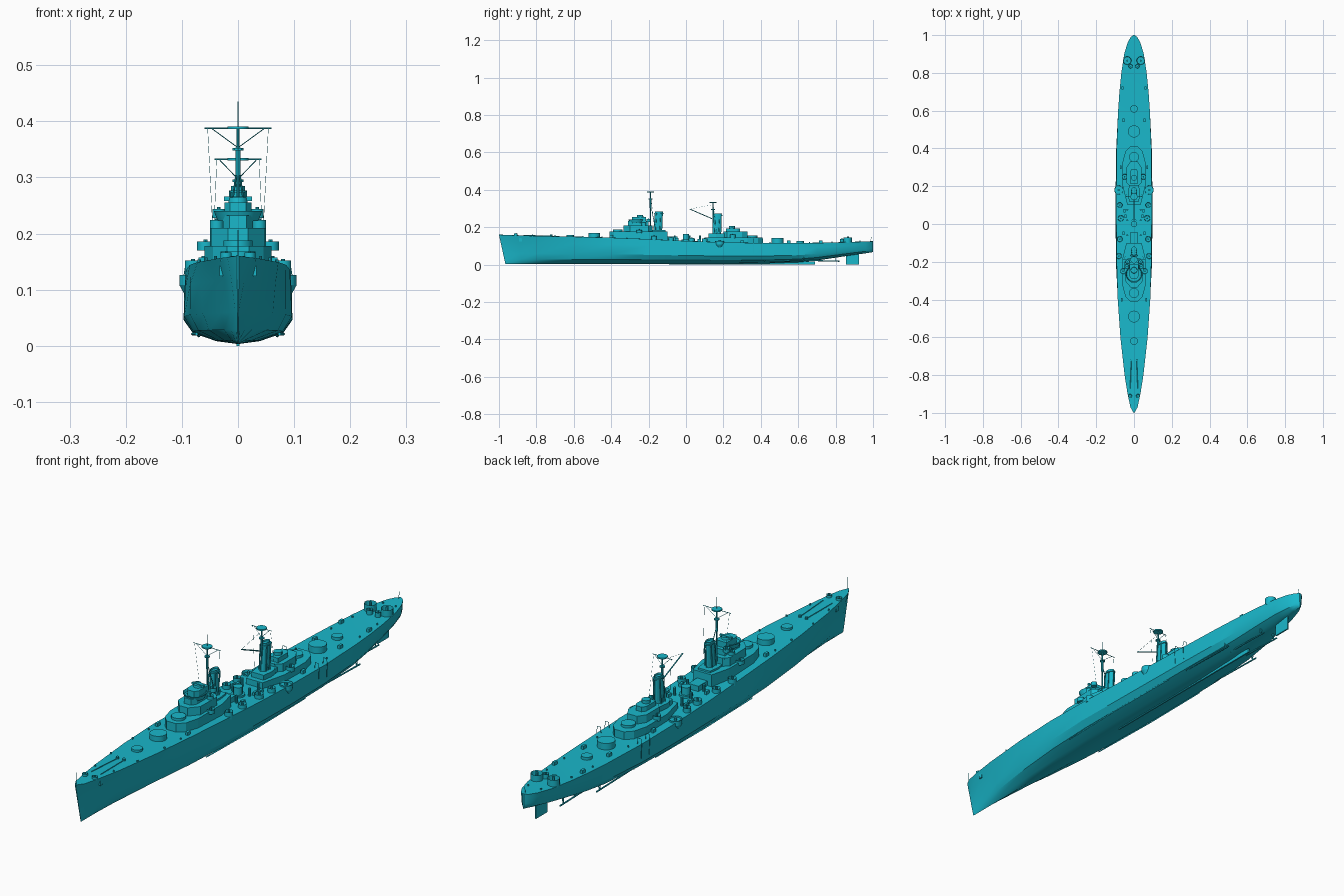
import bpy, bmesh, math
from mathutils import Vector, Matrix

if "Cube" in bpy.data.objects:
    bpy.data.objects.remove(bpy.data.objects["Cube"])

mat = bpy.data.materials.new("teal_paint")
mat.diffuse_color = (0.01, 0.48, 0.6, 1)
mat.use_nodes = True
mat.node_tree.nodes["Principled BSDF"].inputs["Base Color"].default_value = mat.diffuse_color


def finish(bm, name, smooth=False):
    bmesh.ops.recalc_face_normals(bm, faces=bm.faces)
    me = bpy.data.meshes.new(name)
    bm.to_mesh(me)
    bm.free()
    ob = bpy.data.objects.new(name, me)
    bpy.context.collection.objects.link(ob)
    me.materials.append(mat)
    if smooth:
        bpy.ops.object.select_all(action='DESELECT')
        ob.select_set(True)
        bpy.context.view_layer.objects.active = ob
        bpy.ops.object.shade_smooth_by_angle(angle=math.radians(30))
    return ob


def drum(name, x, y, z0, z1, r, r2=None, seg=20, sy=1, rake=0, rim=0):
    """Upright cylinder; sy stretches it along y, rim hollows the top."""
    bm = bmesh.new()
    bmesh.ops.create_cone(bm, cap_ends=True, segments=seg, radius1=r,
                          radius2=r if r2 is None else r2, depth=z1 - z0)
    for v in bm.verts:
        v.co = Vector((x + v.co.x, y + v.co.y * sy + (rake if v.co.z > 0 else 0),
                       v.co.z + (z0 + z1) / 2))
    if rim:
        top = max(bm.faces, key=lambda f: f.calc_center_median().z)
        bmesh.ops.inset_individual(bm, faces=[top], thickness=rim)
        bmesh.ops.translate(bm, verts=top.verts, vec=(0, 0, -(z1 - z0) * 0.6))
    return finish(bm, name, True)


def house(name, half, z0, z1):
    """Symmetric prism from a half outline of (x, y) running front to back."""
    pts = half + [(-x, y) for x, y in reversed(half)]
    bm = bmesh.new()
    lo = [bm.verts.new((x, y, z0)) for x, y in pts]
    hi = [bm.verts.new((x, y, z1)) for x, y in pts]
    bm.faces.new(lo)
    bm.faces.new(hi)
    for i in range(len(pts)):
        j = (i + 1) % len(pts)
        bm.faces.new((lo[i], lo[j], hi[j], hi[i]))
    return finish(bm, name)


def box(name, x, y, z, sx, sy, sz):
    bm = bmesh.new()
    bmesh.ops.create_cube(bm, size=1, matrix=Matrix.Translation((x, y, z)) @ Matrix.Diagonal((sx, sy, sz, 1)))
    return finish(bm, name)


def rod(name, pts, r=0.0012, seg=6):
    bm = bmesh.new()
    for a, b in zip(pts, pts[1:]):
        a, b = Vector(a), Vector(b)
        m = Matrix.Translation((a + b) / 2) @ (b - a).to_track_quat('Z', 'Y').to_matrix().to_4x4()
        bmesh.ops.create_cone(bm, cap_ends=True, segments=seg, radius1=r, radius2=r,
                              depth=(b - a).length, matrix=m)
    return finish(bm, name)


# Hull: y, deck half width, chine half width, keel z, deck z
stations = [(-1, .002, .001, .003, .16), (-.97, .019, .005, .003, .158), (-.9, .034, .015, .003, .156),
            (-.8, .050, .030, .003, .153), (-.6, .072, .062, .003, .149), (-.4, .086, .085, .003, .144),
            (-.2, .092, .096, .003, .136), (0, .094, .097, .003, .126), (.2, .094, .097, .003, .119),
            (.4, .092, .094, .005, .115), (.6, .084, .084, .012, .115), (.7, .077, .074, .022, .116),
            (.8, .067, .062, .037, .118), (.9, .052, .047, .052, .121), (.96, .034, .03, .06, .123),
            (.99, .017, .014, .065, .124), (1, .004, .003, .067, .125)]
bm = bmesh.new()
rings = []
for y, wd, wc, zk, zd in stations:
    h = zd - zk
    half = [(wc * .4, zk + .045 * h), (wc * .83, zk + .17 * h), (wc, zk + .37 * h),
            (wd + (wc - wd) * .5, zk + .75 * h), (wd, zd)]
    sec = [(0, zk)] + half + [(0, zd + .001)] + [(-x, z) for x, z in reversed(half)]
    fore = max(0, (-y - .7) / .3)
    rings.append([bm.verts.new((x, y + .035 * fore * (1 - z / .16), z)) for x, z in sec])
for a, b in zip(rings, rings[1:]):
    for i in range(12):
        j = (i + 1) % 12
        bm.faces.new((a[i], a[j], b[j], b[i]))
bm.faces.new(rings[0])
bm.faces.new(rings[-1])
finish(bm, "hull", True)


def deck(y):
    for a, b in zip(stations, stations[1:]):
        if a[0] <= y <= b[0]:
            return a[4] + (b[4] - a[4]) * (y - a[0]) / (b[0] - a[0])


# Underwater gear: skeg, rudder, shafts, bilge keels
box("keel_skeg", 0, .3, .008, .006, .78, .016)
box("rudder", 0, .89, .031, .006, .07, .062)
for s in (-1, 1):
    for x, y0, y1, struts in ((.07, .3, .65, (.42, .63)), (.032, .5, .82, (.62, .8))):
        rod("propeller_shaft", [(s * x, y0, .026), (s * x, y1, .018)], .003, 8)
        for y in struts:
            rod("shaft_strut", [(s * x, y, .018), (s * x * .75, y, .06)], .002)
            rod("shaft_strut", [(s * x, y, .018), (s * x * 1.02, y, .055)], .002)
    rod("bilge_keel", [(s * .074, -.3, .021), (s * .081, 0, .021), (s * .078, .3, .021)], .003, 4)

# Empty gun rings along the centreline
for y, r, h in ((-.49, .031, .022), (-.62, .02, .01), (.49, .032, .026), (.61, .02, .012)):
    drum("gun_ring", 0, y, deck(y) - .01, deck(y) + h, r, seg=28)

# Forward superstructure
house("fore_deckhouse", [(.02, -.41), (.045, -.385), (.06, -.33), (.06, -.18), (.04, -.1)], .125, .178)
drum("raised_gun_ring", 0, -.365, .17, .188, .026, seg=24)
house("bridge_base", [(.018, -.335), (.048, -.3), (.05, -.2), (.03, -.18)], .175, .21)
house("bridge_tower", [(.015, -.31), (.027, -.29), (.027, -.2)], .205, .232)
drum("bridge_tub", 0, -.265, .222, .24, .036, .043, 16, rim=.004)
house("bridge_house", [(.014, -.29), (.024, -.275), (.024, -.215)], .225, .255)
drum("fire_director", 0, -.245, .25, .264, .018, .016, 12)
box("rangefinder", 0, -.245, .262, .05, .008, .008)

# Aft superstructure
house("aft_deckhouse", [(.02, .41), (.045, .385), (.06, .33), (.06, .2), (.035, .1)][::-1], .1, .146)
drum("aft_raised_gun_ring", 0, .355, .14, .156, .026, seg=24)
house("aft_house", [(.02, .2), (.04, .22), (.04, .3), (.02, .33)], .14, .176)
house("aft_control_tower", [(.022, .215), (.022, .275), (.012, .29)], .17, .194)
drum("aft_director", 0, .245, .19, .206, .016, seg=12)

# Funnels with caps and side pipes
for y, z0, z1 in ((-.155, .13, .285), (.16, .11, .272)):
    drum("funnel", 0, y, z0, z1, .014, .0125, 20, 1.7, .01, .002)
    drum("funnel_cap", 0, y + .01, z1 - .012, z1 - .008, .016, seg=20, sy=1.65)
    house("funnel_base", [(.026, y - .04), (.032, y), (.026, y + .045)], z0 - .02, z0 + .055)
    for s in (-1, 1):
        for dy in (-.012, .012):
            rod("funnel_pipe", [(s * .015, y + dy, z0), (s * .0145, y + dy + .009, z1 - .01)], .002)

# Masts, yards and antennas
for y, z0, ztop, yard in ((-.19, .2, .388, .06), (.145, .15, .332, .042)):
    rod("mast", [(0, y, z0), (0, y, ztop)], .0026, 8)
    rod("mast_top_section", [(0, y, ztop - .085), (0, y, ztop - .035)], .0045, 8)
    rod("yard", [(-yard, y, ztop), (yard, y, ztop)], .0013)
    drum("radar_disc", 0, y, ztop - .002, ztop + .003, .019, seg=14)
    for s in (-1, 1):
        rod("mast_leg", [(s * .018, y + .025, z0), (0, y, ztop - .06)], .0016)
        rod("yard_brace", [(s * yard * .8, y, ztop), (0, y, ztop - .035)], .0008, 4)
        rod("signal_line", [(s * yard * .9, y, ztop), (s * .045, y + .02, z0 + .01)], .0004, 3)
    drum("mast_platform", 0, y, ztop - .04, ztop - .036, .01, seg=10)
rod("masthead_antenna", [(0, -.19, .38), (0, -.19, .435)], .0008)
rod("jackstaff", [(0, -.994, .155), (0, -.994, .206)], .0008)
rod("ensign_staff", [(0, .985, .12), (0, .992, .15)], .0008)

# Cargo boom and midship fittings
rod("cargo_boom", [(0, .14, .245), (0, .02, .297)], .0022)
rod("boom_stay", [(0, .145, .32), (0, .02, .297)], .0005, 3)
drum("midship_platform", 0, 0, .12, .134, .025, seg=20)
drum("midship_post", 0, 0, .13, .163, .017, seg=12)
house("midship_house", [(.022, -.1), (.022, -.045)], .12, .15)

# Paired deck gun tubs: x, y, base z, top z, radius
tubs = [(.081, .18, .108, .126, .024), (.08, -.17, .125, .152, .015), (.058, -.25, .17, .186, .015),
        (.038, -.225, .205, .224, .012), (.075, -.08, .12, .146, .015), (.07, .03, .12, .142, .016),
        (.075, .1, .115, .14, .014), (.05, .25, .14, .16, .015), (.036, .865, .115, .146, .022),
        (.018, .835, .115, .138, .011), (.021, -.91, .15, .166, .01), (.034, -.2, .228, .244, .012)]
for s in (-1, 1):
    for x, y, z0, z1, r in tubs:
        drum("gun_tub", s * x, y, z0, z1, r, seg=14, rim=.002)
        drum("gun_pedestal", s * x, y, z0, z1 + .003, r * .25, seg=8)
    # Sponson under the side tubs
    drum("side_sponson", s * .081, .18, .092, .108, .015, .024, 14)
    # Deck lockers and vents
    for x, y in ((.055, -.05), (.045, .04), (.05, .07), (.07, .3), (.055, .55), (.06, .72), (.065, -.4)):
        box("deck_locker", s * x, y, deck(y) + .005, .01, .018, .016)
    for y in (-.06, .02, .075):
        drum("vent", s * .035, y, .115, .156, .005, seg=8)
    # Bollards along the deck edge
    for y in (-.82, -.7, -.55, -.45, .45, .66, .78, .93):
        x = .8 * next(b[1] for b in stations if b[0] >= abs(y) * (1 if y > 0 else -1))
        drum("bollard", s * min(x, .075), y, deck(y) - .002, deck(y) + .006, .003, seg=8)
    # Anchor gear
    drum("capstan", s * .014, -.72, .148, .16, .006, seg=10)
    rod("anchor_chain", [(s * .014, -.72, .153), (s * .02, -.87, .157)], .0016, 4)
    box("anchor", s * .029, -.885, .133, .008, .016, .018)
    # Davits over the sides
    for y in (.36, .41):
        rod("side_davit", [(s * .094, y, .06), (s * .097, y, .12), (s * .094, y, .138), (s * .08, y, .138),
                           (s * .078, y, .112)], .001, 5)
